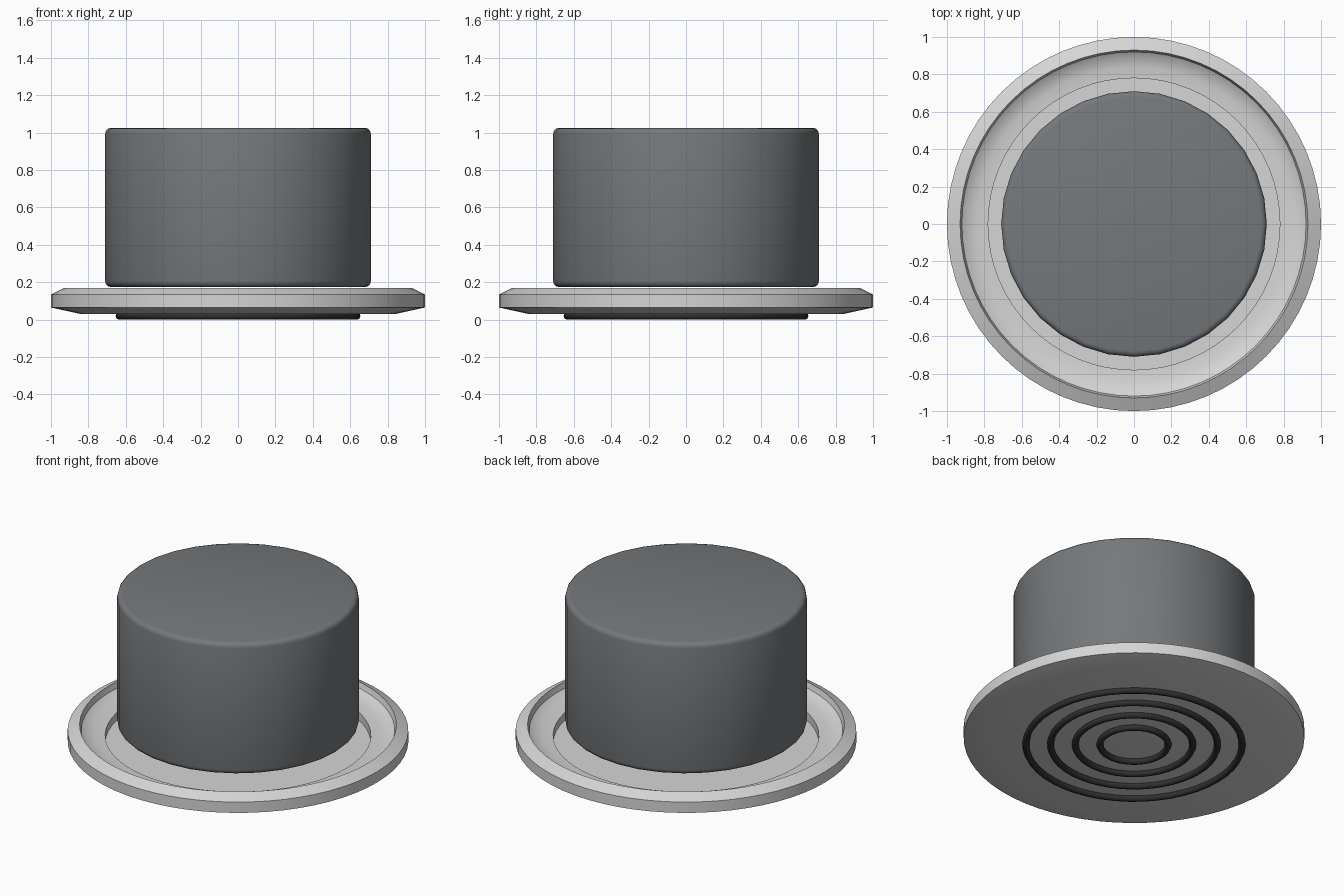
import bpy, bmesh, math

if "Cube" in bpy.data.objects:
    bpy.data.objects.remove(bpy.data.objects["Cube"])


def material(name, rgb):
    m = bpy.data.materials.new(name)
    m.diffuse_color = (*rgb, 1)
    m.use_nodes = True
    m.node_tree.nodes["Principled BSDF"].inputs["Base Color"].default_value = m.diffuse_color
    return m


light_grey = material("light grey", (0.66, 0.67, 0.66))
dark_grey = material("dark grey", (0.18, 0.19, 0.20))
black = material("black", (0.03, 0.03, 0.03))


def lathe(name, profile, sides, mat, closed=False, angle=30):
    """Spin an (r, z) profile around z; r = 0 closes to a pole."""
    bm = bmesh.new()
    rings = []
    for r, z in profile:
        if r == 0:
            rings.append([bm.verts.new((0, 0, z))] * sides)
        else:
            turns = [2 * math.pi * i / sides for i in range(sides)]
            rings.append([bm.verts.new((r * math.cos(a), r * math.sin(a), z)) for a in turns])
    pairs = list(zip(rings, rings[1:]))
    if closed:
        pairs.append((rings[-1], rings[0]))
    for lo, hi in pairs:
        for i in range(sides):
            j = (i + 1) % sides
            corners = list(dict.fromkeys((lo[i], lo[j], hi[j], hi[i])))
            bm.faces.new(corners)
    bmesh.ops.recalc_face_normals(bm, faces=bm.faces)
    mesh = bpy.data.meshes.new(name)
    bm.to_mesh(mesh)
    bm.free()
    mesh.materials.append(mat)
    obj = bpy.data.objects.new(name, mesh)
    bpy.context.collection.objects.link(obj)
    bpy.ops.object.select_all(action='DESELECT')
    obj.select_set(True)
    bpy.context.view_layer.objects.active = obj
    bpy.ops.object.shade_smooth_by_angle(angle=math.radians(angle))
    return obj


# Dish: chamfered rim, curved inner slope, sunken centre
lathe("dish", [(0, 0.03), (0.84, 0.03), (1.0, 0.065), (1.0, 0.135), (0.93, 0.17),
               (0.92, 0.135), (0.89, 0.115), (0.84, 0.103), (0.78, 0.10),
               (0.78, 0.05), (0, 0.05)], 64, light_grey)

# Drum: cylinder with small rounded edges
R, LOW, HIGH, B = 0.71, 0.175, 1.025, 0.03
arc = [math.radians(a) for a in (0, 30, 60, 90)]
bottom = [(R - B + B * math.sin(a), LOW + B - B * math.cos(a)) for a in arc]
top = [(R - B + B * math.cos(a), HIGH - B + B * math.sin(a)) for a in arc]
lathe("drum", [(0, LOW)] + bottom + top + [(0, HIGH)], 32, dark_grey, angle=35)

# Grip rings under the dish
T = 0.02
for n in range(4):
    major = 0.20 + 0.145 * n
    section = [(major + T * math.cos(k * math.pi / 4), T + T * math.sin(k * math.pi / 4))
               for k in range(8)]
    lathe(f"grip_ring_{n + 1}", section, 48, black, closed=True, angle=60)
